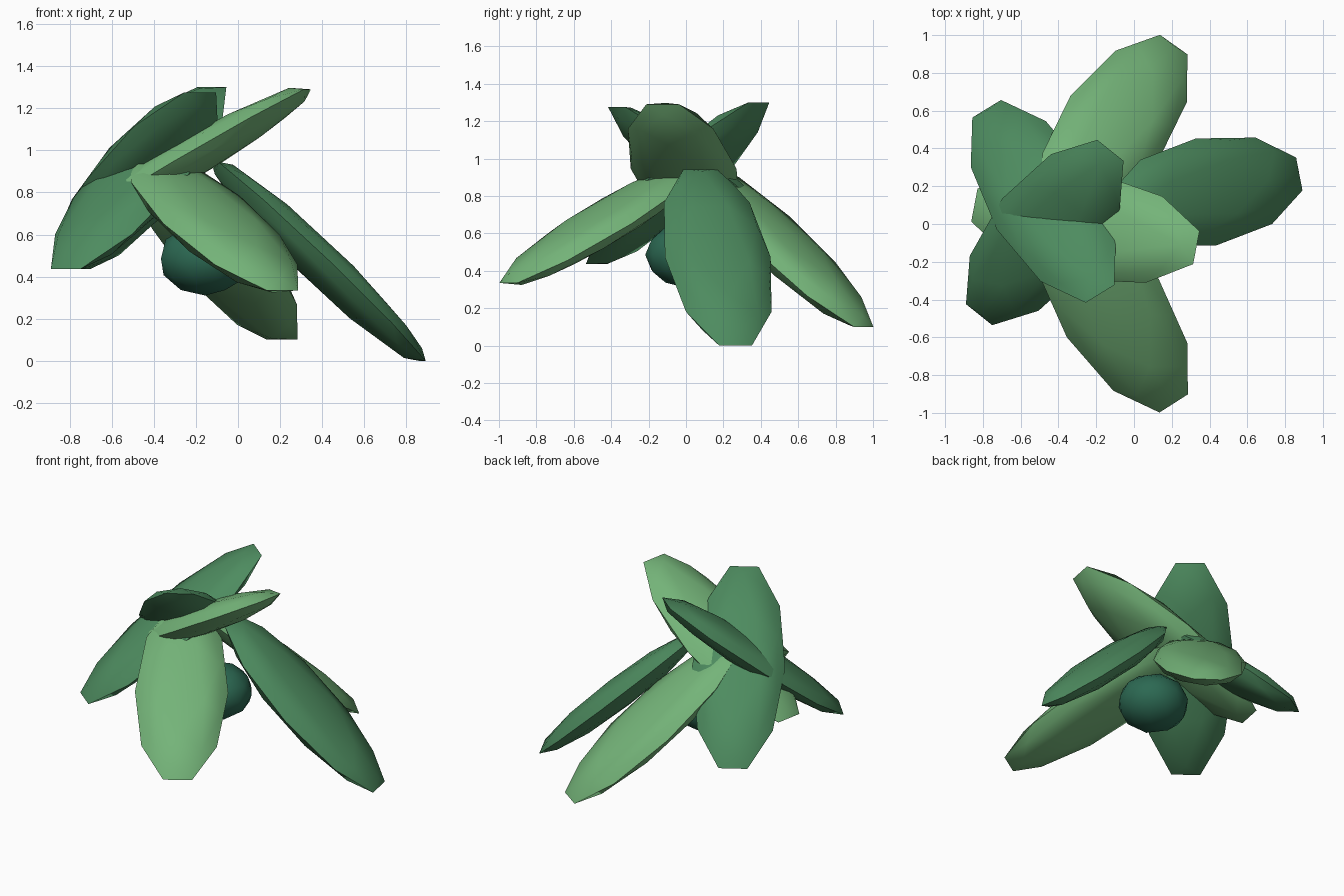
import bpy
from math import radians
from mathutils import Vector, Matrix

if "Cube" in bpy.data.objects:
    bpy.data.objects.remove(bpy.data.objects["Cube"])


def material(name, rgb):
    m = bpy.data.materials.new(name)
    m.diffuse_color = (*rgb, 1)
    m.use_nodes = True
    m.node_tree.nodes["Principled BSDF"].inputs["Base Color"].default_value = m.diffuse_color
    return m


light = material("light_green", (0.175, 0.455, 0.19))
medium = material("medium_green", (0.075, 0.26, 0.115))
dark = material("dark_green", (0.025, 0.14, 0.085))


def blob(name, matrix, mat):
    """Low-poly ball stretched and placed by a matrix."""
    bpy.ops.mesh.primitive_ico_sphere_add(subdivisions=2, radius=1)
    ob = bpy.context.object
    ob.name = name
    ob.data.transform(matrix)
    ob.data.materials.append(mat)
    bpy.ops.object.shade_smooth_by_angle(angle=radians(40))
    return ob


def leaf(name, low, high, mat, width=0.288, thick=0.096):
    """Flattened ball running between two tips, its width kept horizontal."""
    low, high = Vector(low), Vector(high)
    axis = low - high
    half = axis.length / 2 / 0.951      # tip edges lie at 0.951 of the radius
    x = axis.normalized()
    y = Vector((0, 0, 1)).cross(x).normalized()
    z = x.cross(y)
    rot = Matrix((x, y, z)).transposed().to_4x4()
    size = Matrix.Diagonal((half, width, thick, 1))
    blob(name, Matrix.Translation((low + high) / 2) @ rot @ size, mat)


# Six crossing leaves: drooping tip, raised tip
leaf("right_leaf", (0.875, 0.265, 0.0), (-0.11, 0.075, 0.945), medium)
leaf("back_leaf", (0.21, 0.95, 0.10), (-0.415, 0.07, 0.97), light)
leaf("front_leaf", (0.21, -0.95, 0.335), (-0.435, 0.06, 0.97), light)
leaf("back_left_leaf", (-0.78, 0.61, 0.435), (-0.18, -0.37, 1.275), medium)
leaf("front_left_leaf", (-0.82, -0.48, 0.435), (-0.125, 0.39, 1.30), medium)
leaf("left_leaf", (-0.845, 0.10, 0.60), (0.33, -0.125, 1.29), light)

# Fruit hanging under the leaves
blob("fruit", Matrix.Translation((-0.155, 0, 0.485))
     @ Matrix.Diagonal((0.222, 0.218, 0.175, 1)), dark)
